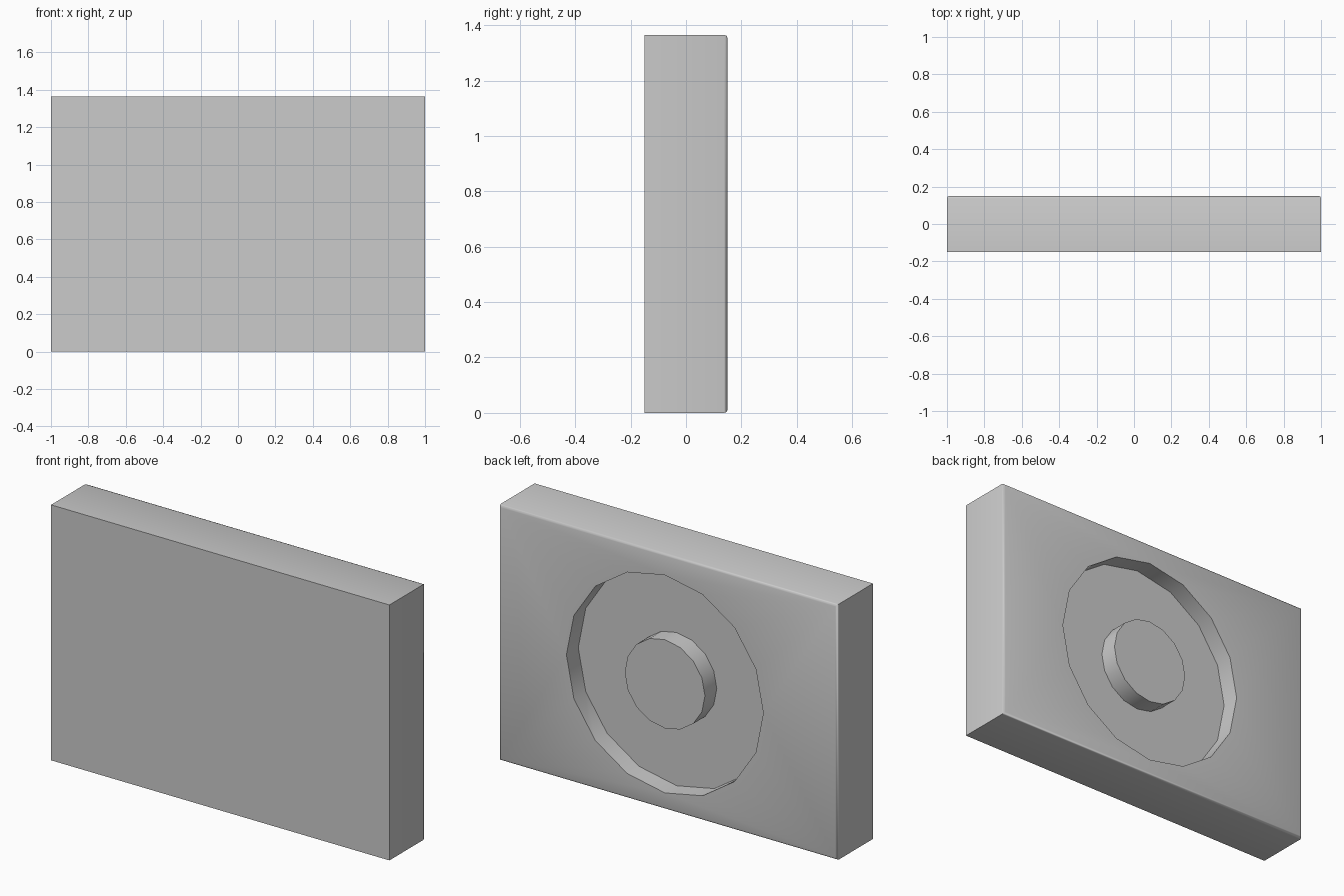
import bpy, bmesh, math
from mathutils import Matrix, Vector

if "Cube" in bpy.data.objects:
    bpy.data.objects.remove(bpy.data.objects["Cube"])

WIDTH, DEPTH, HEIGHT = 2.0, 0.30, 1.365
RING_X, RING_Z = 0.02, 0.67
BACK = DEPTH / 2
FLOOR = BACK - 0.10


def make_object(name, bm):
    bmesh.ops.recalc_face_normals(bm, faces=bm.faces)
    mesh = bpy.data.meshes.new(name)
    bm.to_mesh(mesh)
    bm.free()
    obj = bpy.data.objects.new(name, mesh)
    bpy.context.collection.objects.link(obj)
    return obj


def disc(name, radius, y0, y1, sides=16):
    """Cylinder along y, centred on the ring."""
    bm = bmesh.new()
    place = Matrix.Translation((RING_X, (y0 + y1) / 2, RING_Z)) @ Matrix.Rotation(math.pi / 2, 4, 'X')
    bmesh.ops.create_cone(bm, cap_ends=True, segments=sides, radius1=radius,
                          radius2=radius, depth=y1 - y0, matrix=place)
    return make_object(name, bm)


def smooth(obj):
    bpy.ops.object.select_all(action='DESELECT')
    obj.select_set(True)
    bpy.context.view_layer.objects.active = obj
    bpy.ops.object.shade_smooth_by_angle(angle=math.radians(50))


# slab with softened rear edges
bm = bmesh.new()
bmesh.ops.create_cube(bm, size=1, matrix=Matrix.Translation((0, 0, HEIGHT / 2))
                      @ Matrix.Diagonal((WIDTH, DEPTH, HEIGHT, 1)))
rear = [e for e in bm.edges if all(v.co.y > 0 for v in e.verts)]
bmesh.ops.bevel(bm, geom=rear, offset=0.012, segments=2, profile=0.5, affect='EDGES')
slab = make_object("slab", bm)

# round recess in the rear face
cutter = disc("recess_cutter", 0.582, FLOOR, BACK + 0.2)
cutter.hide_render = True
cut = slab.modifiers.new("recess", 'BOOLEAN')
cut.operation = 'DIFFERENCE'
cut.solver = 'EXACT'
cut.object = cutter
bpy.context.view_layer.objects.active = slab
bpy.ops.object.modifier_apply(modifier=cut.name)
bpy.data.objects.remove(cutter)
smooth(slab)

# central boss standing in the recess
boss = disc("central_boss", 0.237, FLOOR - 0.005, BACK)
smooth(boss)
